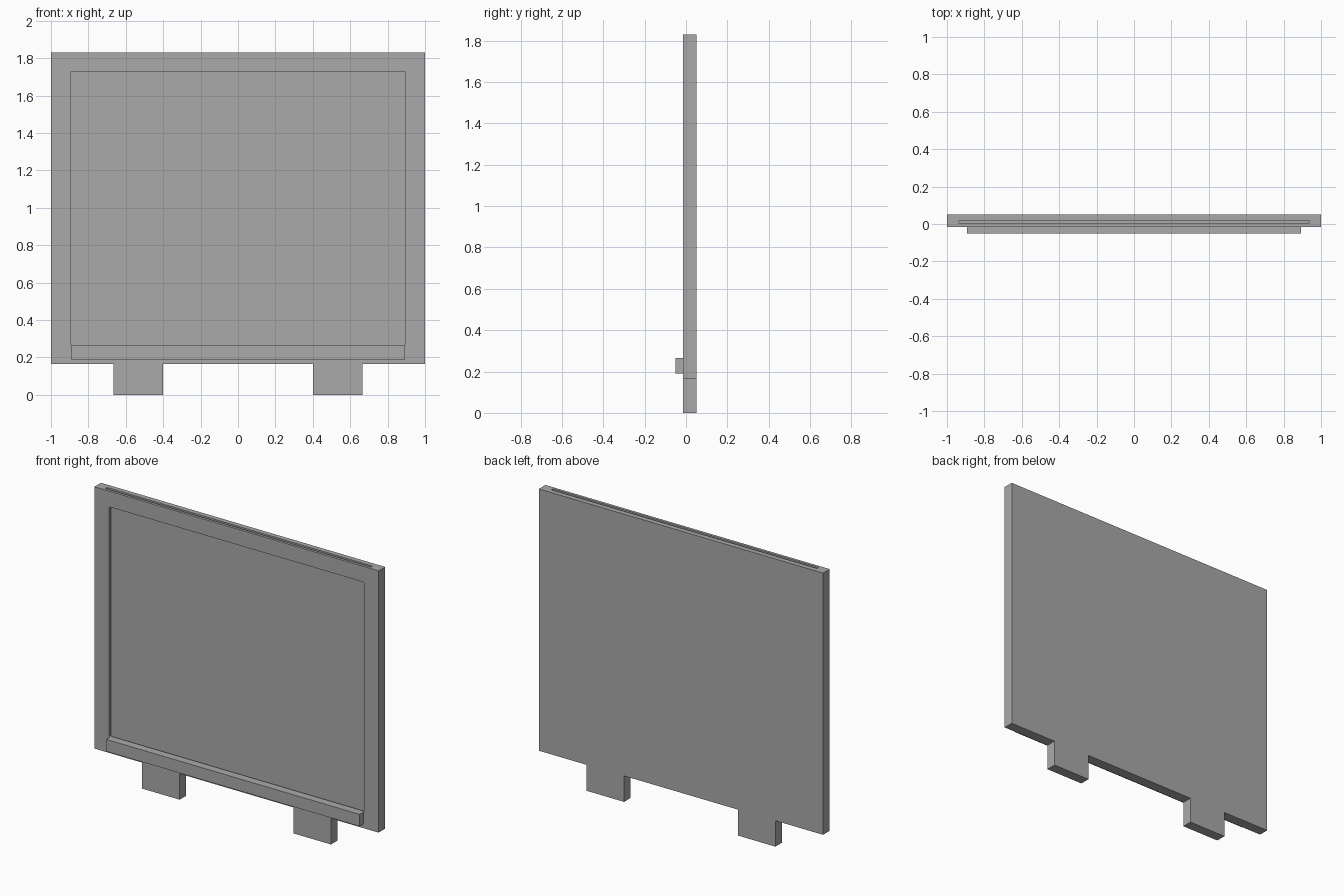
import bpy, bmesh

cube = bpy.data.objects.get("Cube")
if cube:
    bpy.data.objects.remove(cube)

grey = bpy.data.materials.new("plain grey")
grey.use_nodes = True
GREY = (0.4, 0.4, 0.4, 1)
grey.diffuse_color = GREY
grey.node_tree.nodes["Principled BSDF"].inputs["Base Color"].default_value = GREY

FRONT, BACK = -0.015, 0.051      # board thickness along y
SLOT_FRONT, SLOT_BACK = 0.002, 0.019
BASE, TOP = 0.165, 1.83


def slab(name, outline, y0, y1):
    """Extrude an x-z outline from y0 to y1."""
    bm = bmesh.new()
    face = bm.faces.new([bm.verts.new((x, y0, z)) for x, z in outline])
    ext = bmesh.ops.extrude_face_region(bm, geom=[face])
    moved = [v for v in ext["geom"] if isinstance(v, bmesh.types.BMVert)]
    bmesh.ops.translate(bm, verts=moved, vec=(0, y1 - y0, 0))
    bmesh.ops.recalc_face_normals(bm, faces=bm.faces)
    mesh = bpy.data.meshes.new(name)
    bm.to_mesh(mesh)
    bm.free()
    mesh.materials.append(grey)
    obj = bpy.data.objects.new(name, mesh)
    bpy.context.collection.objects.link(obj)
    return obj


def rect(half_width, z0, z1):
    return [(-half_width, z0), (half_width, z0), (half_width, z1), (-half_width, z1)]


def cut(target, cutter):
    cutter.hide_render = True
    cutter.hide_viewport = True
    cutter.display_type = 'WIRE'
    mod = target.modifiers.new(cutter.name, 'BOOLEAN')
    mod.operation = 'DIFFERENCE'
    mod.solver = 'EXACT'
    mod.object = cutter


# Board with two feet, outlined from one mirrored half
half = [(0.4, BASE), (0.4, 0), (0.665, 0), (0.665, BASE), (1, BASE), (1, TOP)]
outline = half + [(-x, z) for x, z in reversed(half)]
board = slab("board_with_feet", outline, FRONT, BACK)

# Slot open at the top, for sliding a sheet in
cut(board, slab("slot_cutter", rect(0.935, 0.225, TOP + 0.1), SLOT_FRONT, SLOT_BACK))

# Window through the front wall into the slot, with slightly eased corners
window = slab("window_cutter", rect(0.896, 0.265, 1.73), FRONT - 0.05, SLOT_FRONT + 0.005)
bm = bmesh.new()
bm.from_mesh(window.data)
corners = [e for e in bm.edges if abs(e.verts[0].co.y - e.verts[1].co.y) > 0.01]
bmesh.ops.bevel(bm, geom=corners, offset=0.008, segments=3, profile=0.5, affect='EDGES')
bm.to_mesh(window.data)
bm.free()
cut(board, window)

# Ledge below the window
slab("front_ledge", rect(0.892, 0.19, 0.266), -0.051, FRONT)
